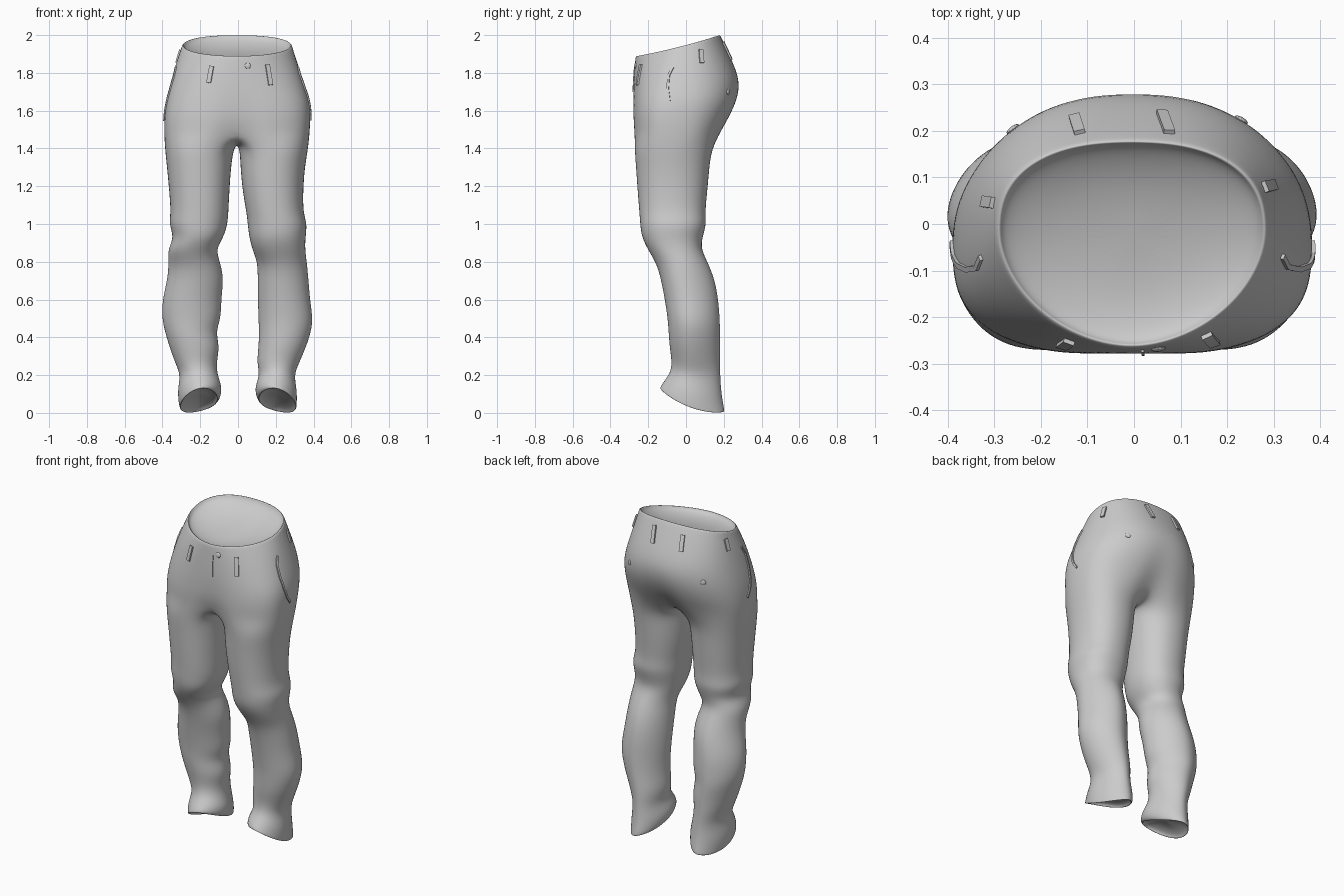
import bpy, bmesh, math
from mathutils import Vector
from mathutils.bvhtree import BVHTree

if "Cube" in bpy.data.objects:
    bpy.data.objects.remove(bpy.data.objects["Cube"])

grey = bpy.data.materials.new("grey_cloth")
grey.diffuse_color = (0.6, 0.6, 0.6, 1)
grey.use_nodes = True
grey.node_tree.nodes["Principled BSDF"].inputs["Base Color"].default_value = grey.diffuse_color


def spow(v, n):
    return math.copysign(abs(v) ** (2 / n), v)


def ring_point(a, x0, x1, yf, yb, zf, zb, nf, nb, ym=None, sag=0, lift=0):
    """Point on a tilted superellipse; a=0 is the x1 side, a=-90 the front, ym the widest line."""
    n = nf if math.sin(a) < 0 else nb
    u, v = spow(math.cos(a), n), spow(math.sin(a), n)
    ym = (yf + yb) / 2 if ym is None else ym
    y = ym + v * ((ym - yf) if v < 0 else (yb - ym))
    t = (y - yf) / (yb - yf)
    return Vector(((x0 + x1) / 2 + u * (x1 - x0) / 2, y,
                   zf + (zb - zf) * t - sag * 4 * t * (1 - t) + lift * (1 - u) / 2))


# hips: z front, z back, left, right, y front, y back, widest y, front and back roundness
HIPS = [
    (1.887, 2.00, -.297, .287, -.267, .181, -.015, 1.85, 2.4),
    (1.872, 1.98, -.304, .292, -.270, .192, -.02, 1.9, 2.4),
    (1.800, 1.87, -.335, .322, -.275, .243, -.03, 2.15, 2.3),
    (1.710, 1.76, -.362, .357, -.280, .288, -.04, 2.4, 2.2),
    (1.630, 1.66, -.382, .384, -.284, .278, -.045, 2.6, 2.25),
    (1.550, 1.57, -.392, .385, -.285, .240, -.05, 2.75, 2.35),
    (1.480, 1.49, -.392, .381, -.281, .194, -.05, 2.8, 2.5),
]
# legs: z front, z back, left outer, left inner, right outer, right inner, y front, y back
LEGS = [
    (1.40, 1.39, -.388, -.022, .372, .008, -.274, .137),
    (1.30, 1.30, -.377, -.036, .355, .012, -.266, .125),
    (1.18, 1.18, -.366, -.044, .346, .022, -.258, .115),
    (1.06, 1.06, -.356, -.050, .346, .044, -.248, .102),
    (1.00, 1.00, -.368, -.054, .368, .050, -.244, .110),
    (.930, .930, -.338, -.075, .358, .058, -.236, .088),
    (.860, .870, -.374, -.118, .356, .075, -.200, .080),
    (.790, .800, -.368, -.092, .366, .103, -.157, .115),
    (.710, .710, -.374, -.074, .374, .103, -.134, .153),
    (.600, .600, -.402, -.088, .382, .104, -.113, .173),
    (.500, .500, -.404, -.088, .398, .107, -.098, .180),
    (.430, .430, -.388, -.118, .388, .110, -.093, .182),
    (.350, .350, -.364, -.095, .362, .108, -.088, .182),
    (.270, .260, -.334, -.114, .325, .098, -.075, .182),
    (.215, .180, -.304, -.108, .296, .116, -.083, .183),
    (.165, .085, -.322, -.084, .314, .088, -.112, .190),
    (.115, .005, -.314, -.090, .312, .095, -.138, .203),
    (.105, -.018, -.308, -.105, .310, .108, -.136, .205),
]

bm = bmesh.new()


def bridge(a, b):
    for i in range(len(a)):
        k = (i + 1) % len(a)
        bm.faces.new((a[i], a[k], b[k], b[i]))


def close_in(ring, steps):
    """Recessed lining: rings shrunk toward the middle, then a centre fan."""
    mid = sum((v.co for v in ring), Vector()) / len(ring)
    src = [v.co.copy() for v in ring]
    for s, depth in steps:
        off = Vector((0, 0, depth))
        new = [bm.verts.new(mid + (c - mid) * s + off) for c in src]
        bridge(ring, new)
        ring = new
    tip = bm.verts.new(mid + off)
    for i in range(len(ring)):
        bm.faces.new((ring[i], ring[(i + 1) % len(ring)], tip))


# hip rings, with a slight seat cleft and crotch pinch low on the centre line
rings = []
for r, (zf, zb, xl, xr, yf, yb, ym, nf, nb) in enumerate(HIPS):
    ring = []
    for j in range(32):
        p = ring_point(math.radians(-90 + 11.25 * j), xl, xr, yf, yb, zf, zb, nf, nb, ym,
                       .008 if r < 2 else 0)
        near = math.exp(-(p.x / .06) ** 2)
        pinch = (0, 0, 0, 0, .006, .016, .040)[r]
        p.y -= math.copysign(pinch * near, p.y)
        ring.append(bm.verts.new(p))
    rings.append(ring)
for a, b in zip(rings, rings[1:]):
    bridge(a, b)

# waist rim and shallow lining
close_in(rings[0], [(.97, .002), (.955, -.012), (.85, -.03), (.6, -.05), (.3, -.058)])

# crotch bridge shared by both legs, listed from back to front
low = rings[-1]
back, front = low[16].co, low[0].co
crotch = []
for i in range(1, 8):
    t = i / 8
    p = back.lerp(front, t)
    p.x = -.006
    p.z -= .065 * math.sin(math.pi * t) ** .6
    crotch.append(bm.verts.new(p))

# legs: outer half of the hip ring plus the crotch bridge, lofted down
for side in (1, -1):
    half = [low[(side * j) % 32] for j in range(17)]
    prev = half + crotch
    for r, (zf, zb, lo, li, ro, ri, yf, yb) in enumerate(LEGS):
        out, inn = (ro, ri) if side > 0 else (lo, li)
        nf = 2.2 if r < 7 else 2.0
        nb = 2.2 if r < 7 else 1.8
        ym = (yf + yb) / 2 - (0 if r < 8 else .02)
        sag = .022 if r > 15 else .012 if r == 15 else 0
        lift = .045 if r > 15 else .02 if r == 15 else 0
        cur = [bm.verts.new(ring_point(math.radians(-120 + 15 * j), inn, out, yf, yb,
                                       zf, zb, nf, nb, ym, sag, lift)) for j in range(24)]
        bridge(prev, cur)
        prev = cur
    close_in(prev, [(.95, .004), (.9, .018), (.6, .035), (.3, .04)])

bmesh.ops.recalc_face_normals(bm, faces=bm.faces)


def finish(name, b, levels=0):
    me = bpy.data.meshes.new(name)
    b.to_mesh(me)
    b.free()
    me.materials.append(grey)
    ob = bpy.data.objects.new(name, me)
    bpy.context.collection.objects.link(ob)
    for p in me.polygons:
        p.use_smooth = levels > 0
    if levels:
        m = ob.modifiers.new("smooth", 'SUBSURF')
        m.levels = m.render_levels = levels
    return ob


body = finish("trousers", bm, 2)
dg = bpy.context.evaluated_depsgraph_get()
tree = BVHTree.FromObject(body, dg)


def ribbon(name, path, width, thick):
    """Thin raised strip laid on the cloth along a path."""
    path = [Vector(p) for p in path]
    pts = [a.lerp(c, t / 4) for a, c in zip(path, path[1:]) for t in range(4)] + [path[-1]]
    snapped = [tree.find_nearest(p)[:2] for p in pts]
    b = bmesh.new()
    rows = []
    for i, (p, n) in enumerate(snapped):
        t = snapped[min(i + 1, len(pts) - 1)][0] - snapped[max(i - 1, 0)][0]
        w = n.cross(t).normalized() * width / 2
        rows.append([b.verts.new(q) for q in
                     (p - w - n * .004, p - w + n * thick, p + w + n * thick, p + w - n * .004)])
    for a, c in zip(rows, rows[1:]):
        for k in range(4):
            b.faces.new((a[k], a[(k + 1) % 4], c[(k + 1) % 4], c[k]))
    b.faces.new(rows[0])
    b.faces.new(rows[-1][::-1])
    bmesh.ops.recalc_face_normals(b, faces=b.faces)
    return finish(name, b)


# belt loops: top point, bottom point
LOOPS = [((-.145, -.27, 1.84), (-.16, -.28, 1.75)), ((.165, -.26, 1.85), (.18, -.28, 1.74)),
         ((-.115, .19, 1.95), (-.13, .24, 1.87)), ((.075, .19, 1.96), (.06, .24, 1.87)),
         ((.27, .075, 1.92), (.29, .08, 1.85)), ((-.30, .045, 1.92), (-.31, .045, 1.85))]
for i, (a, c) in enumerate(LOOPS):
    ribbon(f"belt_loop_{i + 1}", [a, c], .024, .009)

# side pocket edges
for s, nm in ((1, "right"), (-1, "left")):
    ribbon(f"{nm}_pocket_edge", [(s * .32, -.07, 1.83), (s * .34, -.095, 1.79), (s * .37, -.10, 1.72),
                                 (s * .39, -.09, 1.65), (s * .40, -.07, 1.59), (s * .40, -.04, 1.55)],
           .012, .007)

# fly seam
ribbon("fly_seam", [(.02, -.30, z) for z in (1.83, 1.79, 1.75, 1.70)], .006, .005)

# buttons on the waist front and the back pockets
for nm, pt in (("waist_button", (.055, -.29, 1.84)), ("left_back_button", (-.28, .23, 1.70)),
               ("right_back_button", (.24, .24, 1.70))):
    p, n = tree.find_nearest(Vector(pt))[:2]
    b = bmesh.new()
    bmesh.ops.create_uvsphere(b, u_segments=12, v_segments=8, radius=.016)
    ob = finish(nm, b)
    ob.scale = (1, 1, .4)
    ob.rotation_euler = n.to_track_quat('Z', 'Y').to_euler()
    ob.location = p + n * .001
